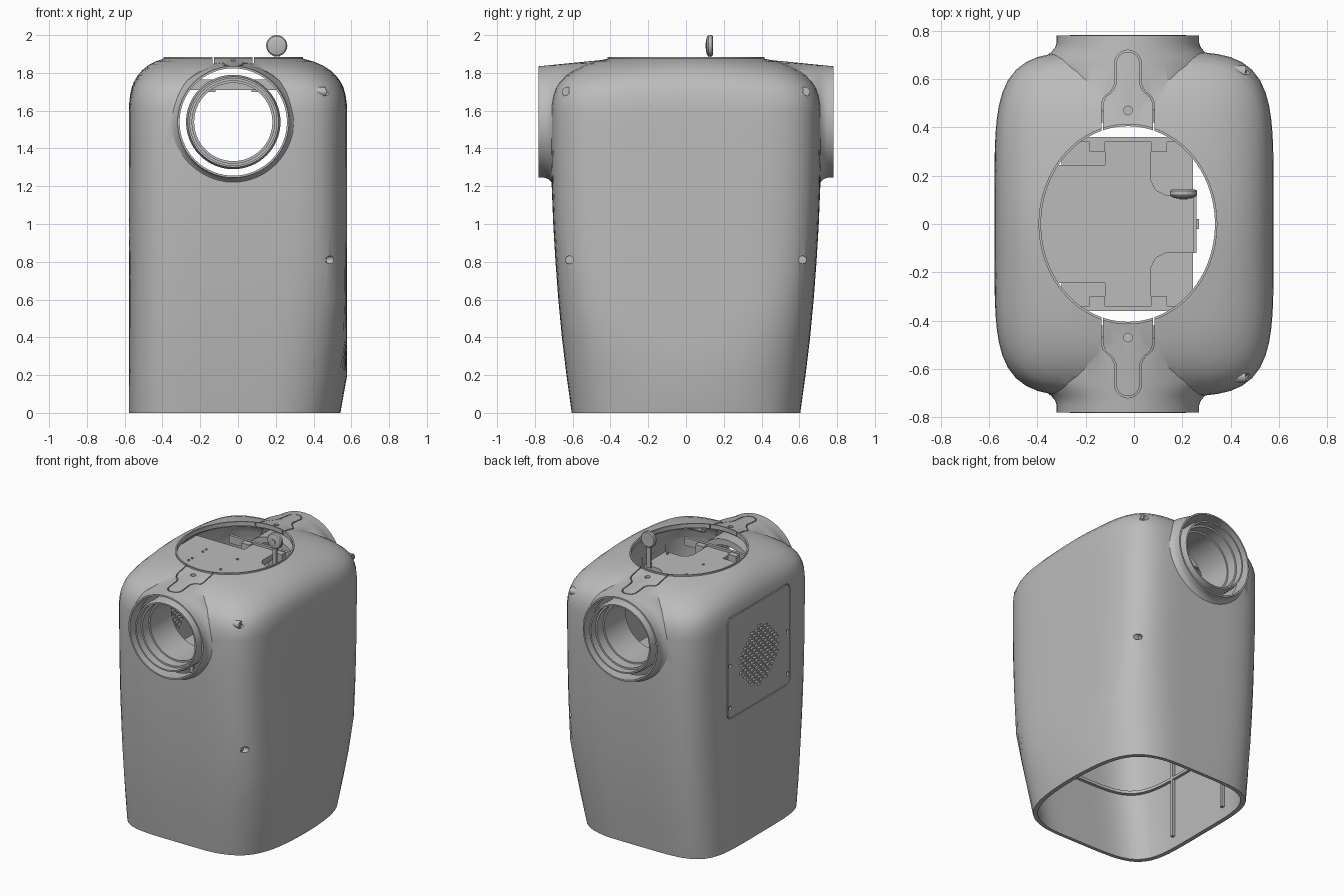
import bpy, bmesh, math
from mathutils import Vector

if "Cube" in bpy.data.objects:
    bpy.data.objects.remove(bpy.data.objects["Cube"], do_unlink=True)

grey = bpy.data.materials.new("plain_grey")
grey.use_nodes = True
grey.diffuse_color = (0.5, 0.5, 0.5, 1)
grey.node_tree.nodes["Principled BSDF"].inputs["Base Color"].default_value = (0.5, 0.5, 0.5, 1)

CX, PORT_Z = -0.025, 1.54
SEG = 96


def turns(n):
    return [2 * math.pi * i / n for i in range(n)]


def build(name, parts):
    """Each part is (rings, loop): skin the rings, capped or joined end to start."""
    bm = bmesh.new()
    for rings, loop in parts:
        vs = [[bm.verts.new(p) for p in ring] for ring in rings]
        n = len(vs[0])
        pairs = list(zip(vs, vs[1:])) + ([(vs[-1], vs[0])] if loop else [])
        for a, b in pairs:
            for i in range(n):
                j = (i + 1) % n
                bm.faces.new((a[i], a[j], b[j], b[i]))
        if not loop:
            bm.faces.new(vs[0])
            bm.faces.new(vs[-1])
    bmesh.ops.recalc_face_normals(bm, faces=bm.faces)
    me = bpy.data.meshes.new(name)
    bm.to_mesh(me)
    bm.free()
    me.materials.append(grey)
    ob = bpy.data.objects.new(name, me)
    bpy.context.collection.objects.link(ob)
    return ob


def activate(ob):
    bpy.ops.object.select_all(action='DESELECT')
    ob.select_set(True)
    bpy.context.view_layer.objects.active = ob


def smooth(ob, deg=30):
    activate(ob)
    bpy.ops.object.shade_smooth_by_angle(angle=math.radians(deg))


def boolean(ob, cutter, op):
    activate(ob)
    mod = ob.modifiers.new("cut", 'BOOLEAN')
    mod.operation, mod.solver, mod.object = op, 'EXACT', cutter
    bpy.ops.object.modifier_apply(modifier=mod.name)
    bpy.data.objects.remove(cutter, do_unlink=True)


def prism(pts, z0, z1):
    return [[(x, y, z) for x, y in pts] for z in (z0, z1)], False


def box(x0, x1, y0, y1, z0, z1):
    return prism([(x0, y0), (x1, y0), (x1, y1), (x0, y1)], z0, z1)


def lathe_y(profile, cx, cz, loop=False, n=64):
    return [[(cx + r * math.cos(a), y, cz + r * math.sin(a)) for a in turns(n)]
            for r, y in profile], loop


def rod_x(x0, x1, y, z, r):
    return [[(x, y + r * math.cos(a), z + r * math.sin(a)) for a in turns(16)]
            for x in (x0, x1)], False


def rod_z(x, y, z0, z1, r):
    return prism([(x + r * math.cos(a), y + r * math.sin(a)) for a in turns(16)], z0, z1)


# Body cross-section: squarish superellipse, with a scooped foot on the left side
def section(z, depth, inset=0.0, blend=0.0):
    w, d, ring = 0.578 - inset, depth - inset, []
    for a in turns(SEG):
        c, s = math.cos(a), math.sin(a)
        k = (abs(c / w) ** 5 + abs(s / d) ** 5) ** -0.2
        p = Vector((k * c, k * s, z))
        foot = 0.2 + 1.2 * p.y ** 2
        if p.x > 0 and z < foot:
            p.x -= 0.18 * (foot - z) * min(1, p.x / 0.4)
        rim = Vector((CX + 0.37 * c, 0.415 * s, z))
        ring.append(p.lerp(rim, blend))
    return ring


WALL = [(0, .605), (.2, .633), (.4, .657), (.6, .676), (.8, .691), (1.0, .703),
        (1.2, .711), (1.4, .715), (1.6, .715)]
DOME = [(1.64, .01), (1.68, .035), (1.72, .08), (1.75, .14), (1.785, .25), (1.815, .39),
        (1.84, .56), (1.86, .76), (1.875, 1), (1.885, 1)]


def body(name, t):
    rings = [section(z if z or not t else -0.05, d, t) for z, d in WALL]
    rings += [section(z - t, .715, t, f) for z, f in DOME]
    return build(name, [(rings, False)])


housing = body("housing", 0)

# Flared round ports front and back
FLARE = [(.34, .3), (.37, .66), (.345, .69), (.318, .712), (.302, .73), (.295, .75), (.295, .78)]
for s in (-1, 1):
    rings = []
    for full, y in FLARE:
        top = 0.295 + 0.1 * (0.78 - y)
        ring = []
        for a in turns(SEG):
            m = max(0, min(1, 1 - math.sin(a)))
            r = top + (full - top) * m
            ring.append((CX + r * math.cos(a), s * y, PORT_Z + r * math.sin(a)))
        rings.append(ring)
    boolean(housing, build("port", [(rings, False)]), 'UNION')

# Hollow the body, then open the ports and the top
boolean(housing, body("hollow", 0.03), 'DIFFERENCE')
boolean(housing, build("bore", [lathe_y([(.284, -.9), (.284, .9)], CX, PORT_Z, n=SEG)]), 'DIFFERENCE')
mouth = [(CX + .36 * math.cos(a), .405 * math.sin(a)) for a in turns(SEG)]
boolean(housing, build("mouth", [prism(mouth, 1.8, 2)]), 'DIFFERENCE')


# Grooves: keyhole panels on top, fan panel on the right side
def keyhole(e, s):
    half = [(.11 - e, .36), (.11 - e, .50), (.10 - e, .525), (.07 - e, .55), (.055 - e, .58)]
    arc = [((.055 - e) * math.cos(a), .665 + (.055 - e) * math.sin(a))
           for a in (math.pi * i / 12 for i in range(13))]
    pts = half + arc + [(-x, y) for x, y in reversed(half)]
    return [(CX + x, s * y) for x, y in pts]


def top_floor(x, y):
    return 1.83 + 0.1 * (0.78 - abs(y)) - (x - CX) ** 2 / 0.6 - 0.012


def rounded(hy, hz, r, cz):
    return [(math.copysign(hy - r, math.cos(a)) + r * math.cos(a),
             cz + math.copysign(hz - r, math.sin(a)) + r * math.sin(a))
            for a in (b + 0.05 for b in turns(32))]


cuts = []
for s in (-1, 1):
    o, i = keyhole(0, s), keyhole(.007, s)
    cuts.append(([[(x, y, 1.95) for x, y in o], [(x, y, 1.95) for x, y in i],
                  [(x, y, top_floor(x, y)) for x, y in i],
                  [(x, y, top_floor(x, y)) for x, y in o]], True))
    cuts.append(rod_z(CX, s * .47, 1.845, 1.95, .018))
o, i = rounded(.355, .36, .04, 1.3), rounded(.348, .353, .034, 1.3)
cuts.append(([[(x, y, z) for y, z in loop] for x, loop in
              ((-.7, o), (-.7, i), (-.563, i), (-.563, o))], True))

# Fan grille: staggered slots filling a circle
for row in range(-8, 9):
    for col in range(-5, 6):
        y, z = (col + 0.5 * (row % 2)) * 0.05, row * 0.026
        if math.hypot(y, z) < 0.21:
            cuts.append(box(-.7, -.5, y - .02, y + .02, 1.28 + z - .007, 1.28 + z + .007))
for s in (-1, 1):
    for z in (1.02, 1.32):
        cuts.append(rod_x(-.7, -.562, s * .325, z, .014))

# Screw pockets on the left corners
SCREWS = [(s * y, z) for s in (-1, 1) for y, z in ((.64, 1.70), (.617, .81))]
cuts += [rod_x(.455, .75, y, z, .021) for y, z in SCREWS]
boolean(housing, build("details", cuts), 'DIFFERENCE')
smooth(housing)

smooth(build("screw_bosses", [rod_x(.3, .462, y * .985, z, .026) for y, z in SCREWS]))
smooth(build("screw_heads", [rod_x(.45, .468, y, z, .013) for y, z in SCREWS]))

# Stepped lens collars inside the ports
for s, name in ((-1, "front_collar"), (1, "back_collar")):
    prof = [(.25, .42), (.25, .745), (.24, .782), (.23, .782), (.23, .73),
            (.218, .73), (.218, .66), (.207, .66), (.207, .42)]
    smooth(build(name, [lathe_y([(r, s * y) for r, y in prof], CX, PORT_Z, True)]))

# Inner platform with notched corners
half = [(.25, 0), (.25, .12), (.13, .12), (.09, .14), (.07, .18), (.07, .34),
        (-.12, .34), (-.12, .245), (-.5, .245)]
outline = half + [(x, -y) for x, y in reversed(half) if y]
build("platform", [prism(outline, 1.71, 1.75)])
build("lower_shelf", [box(-.3, .245, -.36, .36, 1.2, 1.22)])
rails = []
for s in (-1, 1):
    ya, yb = sorted((s * .34, s * .36))
    rails.append(box(-.31, .25, ya, yb, 1.71, 1.765))
    ya, yb = sorted((s * .30, s * .341))
    rails += [box(x, x + .065, ya, yb, 1.70, 1.76) for x in (-.185, .071)]
build("platform_rails", rails)
build("platform_screws", [rod_z(x, s * y, 1.745, 1.756, .009) for s in (-1, 1)
                          for x, y in ((-.32, .06), (-.32, .1), (-.07, .095), (.215, .095))])
build("side_bracket", [box(.245, .258, -.12, .14, 1.71, 1.80), box(.25, .27, -.02, .02, 1.73, 1.77)])

# Small wheel standing above the rim
build("wheel_post", [box(.19, .22, .116, .132, 1.74, 1.93)])
smooth(build("wheel", [lathe_y([(.03, .106), (.05, .112), (.056, .12), (.056, .137), (.05, .142)],
                               .205, 1.944, n=40),
                       lathe_y([(.016, .102), (.016, .108)], .205, 1.944, n=20)]))

# Stiffening ribs inside the shell
ribs = [([section(z, .665, t) for z, t in ((.5, .025), (.5, .05), (.52, .05), (.52, .025))], True)]
ribs += [box(-.56, -.525, y - .01, y + .01, .08, .85) for y in (-.25, .25)]
build("inner_ribs", ribs)
